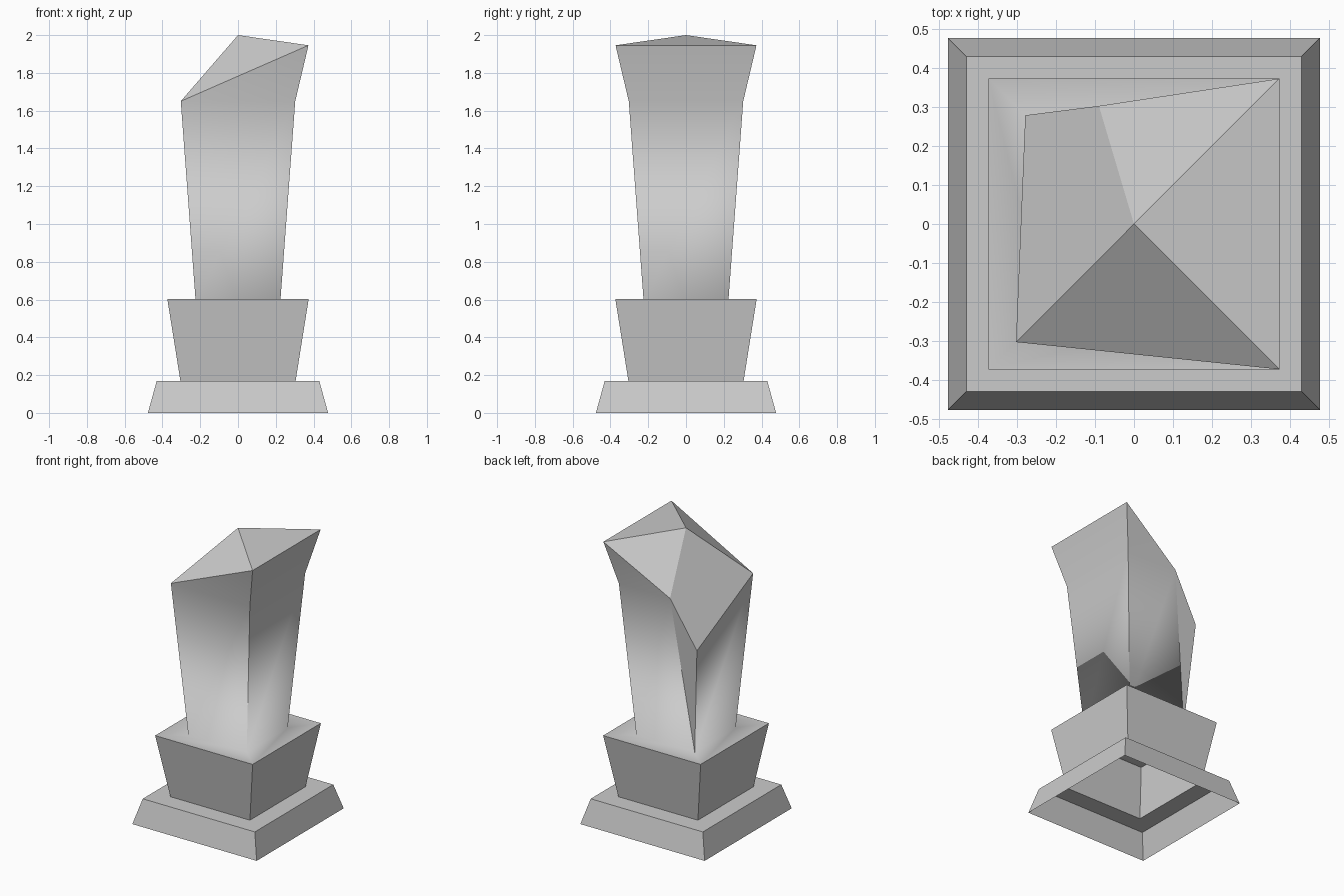
import bpy, bmesh

if "Cube" in bpy.data.objects:
    bpy.data.objects.remove(bpy.data.objects["Cube"])

stone = bpy.data.materials.new("grey stone")
stone.diffuse_color = (0.6, 0.6, 0.6, 1)
stone.use_nodes = True
stone.node_tree.nodes["Principled BSDF"].inputs["Base Color"].default_value = stone.diffuse_color

bm = bmesh.new()


def ring(half, z):
    """Square ring of corners: front left, front right, back right, back left."""
    return [bm.verts.new((sx * half, sy * half, z))
            for sx, sy in ((-1, -1), (1, -1), (1, 1), (-1, 1))]


def loft(low, high):
    for i in range(4):
        j = (i + 1) % 4
        bm.faces.new((low[i], low[j], high[j], high[i]))


# Plinth, flared block and sunken ledge: one hollow shell, open below
profile = [(0.477, 0.0), (0.43, 0.17), (0.305, 0.17), (0.374, 0.602), (0.224, 0.588)]
rings = [ring(h, z) for h, z in profile]
for low, high in zip(rings, rings[1:]):
    loft(low, high)
foot = rings[-1]

# Shaft corners and the slanted cut at the back left
front_left = bm.verts.new((-0.303, -0.303, 1.65))
front_right = bm.verts.new((0.303, -0.303, 1.65))
back_right = bm.verts.new((0.303, 0.303, 1.65))
cut_back = bm.verts.new((-0.09, 0.303, 1.65))
cut_corner = bm.verts.new((-0.279, 0.279, 1.328))
tip_front = bm.verts.new((0.373, -0.373, 1.946))
tip_back = bm.verts.new((0.373, 0.373, 1.946))
apex = bm.verts.new((0, 0, 2.0))

for face in (
    # Shaft sides
    (foot[0], foot[1], front_right, front_left),
    (foot[1], foot[2], back_right, front_right),
    (foot[2], foot[3], cut_back, back_right),
    (foot[3], cut_corner, cut_back),
    (foot[3], foot[0], front_left, cut_corner),
    # Flared head
    (front_left, front_right, tip_front),
    (front_right, back_right, tip_back, tip_front),
    (back_right, cut_back, tip_back),
    # Faceted top
    (front_left, tip_front, apex),
    (tip_front, tip_back, apex),
    (tip_back, cut_back, apex),
    (cut_back, cut_corner, front_left, apex),
):
    bm.faces.new(face)

# Shading blends only around the shaft foot and under the head
soft = [{foot[i], foot[(i + 1) % 4]} for i in range(4)]
soft += [{foot[i], rings[-2][i]} for i in range(4)]
soft += [{front_left, front_right}, {front_right, back_right}, {back_right, cut_back}]
for f in bm.faces:
    f.smooth = True
for e in bm.edges:
    e.smooth = set(e.verts) in soft

mesh = bpy.data.meshes.new("stone_pillar")
bm.to_mesh(mesh)
bm.free()
mesh.materials.append(stone)
bpy.context.collection.objects.link(bpy.data.objects.new("stone_pillar", mesh))
